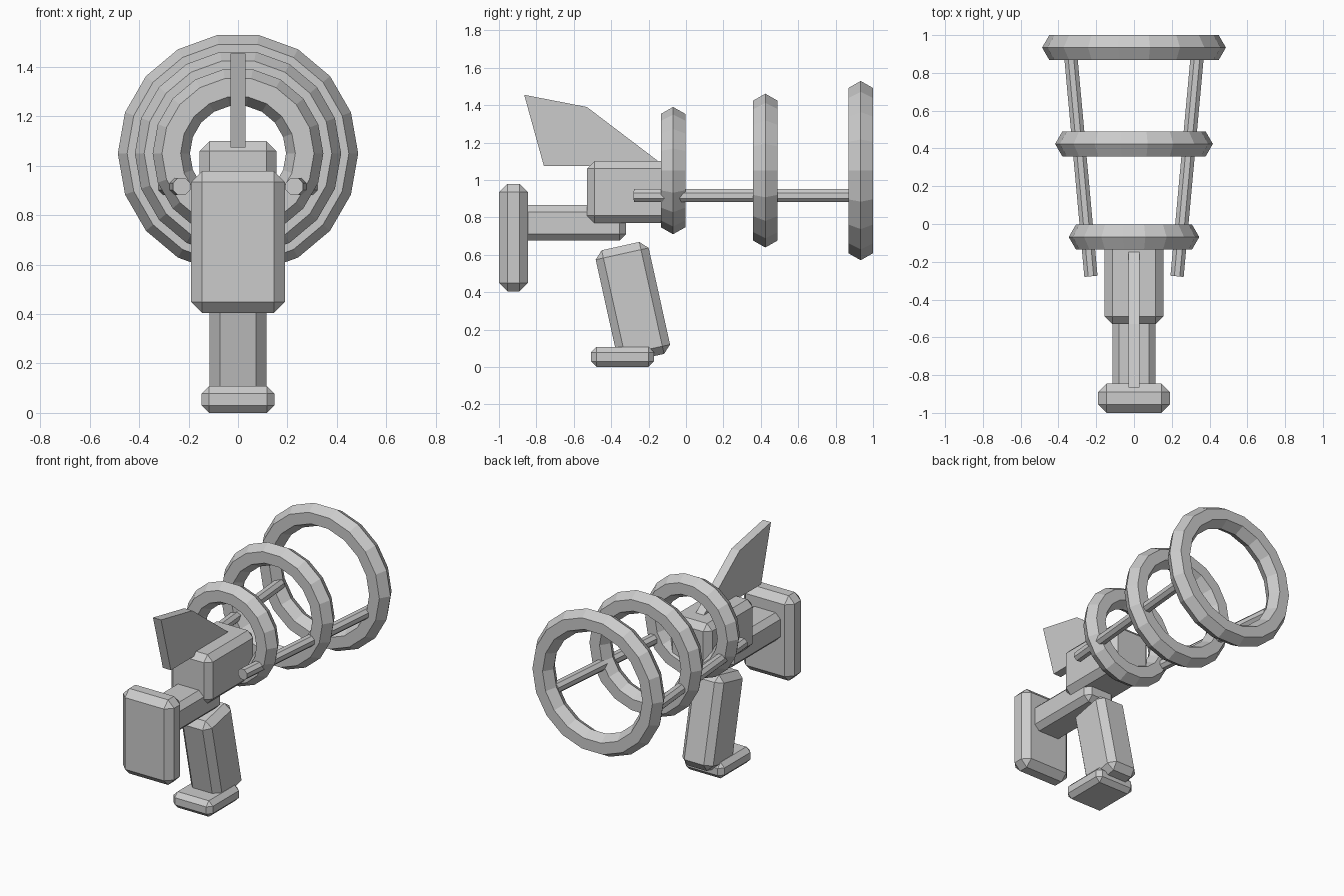
import bpy
import bmesh
from math import radians, atan2, hypot
from mathutils import Matrix

if "Cube" in bpy.data.objects:
    bpy.data.objects.remove(bpy.data.objects["Cube"])


def add_mesh(name, bm, matrix=Matrix()):
    bmesh.ops.recalc_face_normals(bm, faces=bm.faces)
    mesh = bpy.data.meshes.new(name)
    bm.to_mesh(mesh)
    bm.free()
    obj = bpy.data.objects.new(name, mesh)
    obj.matrix_world = matrix
    bpy.context.collection.objects.link(obj)
    return obj


def chamfered_box(name, centre, size, chamfer, tilt=0):
    bm = bmesh.new()
    bmesh.ops.create_cube(bm, size=1, matrix=Matrix.Diagonal((*size, 1)))
    obj = add_mesh(name, bm, Matrix.Translation(centre) @ Matrix.Rotation(radians(tilt), 4, "X"))
    bevel = obj.modifiers.new("Chamfer", "BEVEL")
    bevel.width = chamfer
    bevel.segments = 1
    return obj


def rod(name, start, end, radius):
    dx, dy = end[0] - start[0], end[1] - start[1]
    bm = bmesh.new()
    bmesh.ops.create_cone(bm, cap_ends=True, segments=8, radius1=radius,
                          radius2=radius, depth=hypot(dx, dy))
    middle = [(a + b) / 2 for a, b in zip(start, end)]
    # Lay the cylinder along y, flat side up, then splay it outward
    matrix = (Matrix.Translation(middle)
              @ Matrix.Rotation(-atan2(dx, dy), 4, "Z")
              @ Matrix.Rotation(radians(-90), 4, "X")
              @ Matrix.Rotation(radians(22.5), 4, "Z"))
    return add_mesh(name, bm, matrix)


# Front plate, neck and body
chamfered_box("face_plate", (0, -0.922, 0.692), (0.38, 0.155, 0.575), 0.045)
chamfered_box("neck", (0, -0.6, 0.77), (0.23, 0.56, 0.19), 0.036)
chamfered_box("body", (0, -0.275, 0.935), (0.31, 0.51, 0.33), 0.04)

# Leg leaning forward at the top, with its foot
chamfered_box("leg", (0, -0.284, 0.347), (0.23, 0.29, 0.613), 0.042, tilt=12.5)
chamfered_box("foot", (0, -0.34, 0.054), (0.294, 0.337, 0.108), 0.03)

# Swept fin extruded from its side profile
fin_profile = [(-0.76, 1.075), (-0.115, 1.075), (-0.53, 1.39), (-0.865, 1.455)]
bm = bmesh.new()
face = bm.faces.new([bm.verts.new((-0.03, y, z)) for y, z in fin_profile])
extruded = bmesh.ops.extrude_face_region(bm, geom=[face])["geom"]
bmesh.ops.translate(bm, vec=(0.06, 0, 0),
                    verts=[v for v in extruded if isinstance(v, bmesh.types.BMVert)])
add_mesh("fin", bm)

# Three rings widening toward the back
for name, y, radius in (("front", -0.069, 0.27), ("middle", 0.424, 0.342), ("rear", 0.934, 0.411)):
    bpy.ops.mesh.primitive_torus_add(
        major_segments=18, minor_segments=6, major_radius=radius, minor_radius=0.0755,
        location=(0, y, 1.05), rotation=(radians(90), 0, 0))
    bpy.context.object.name = name + "_ring"

# Splayed rods joining the rings
for side, sign in (("left", 1), ("right", -1)):
    rod(side + "_rod", (sign * 0.228, -0.277, 0.916), (sign * 0.338, 0.925, 0.916), 0.038)
